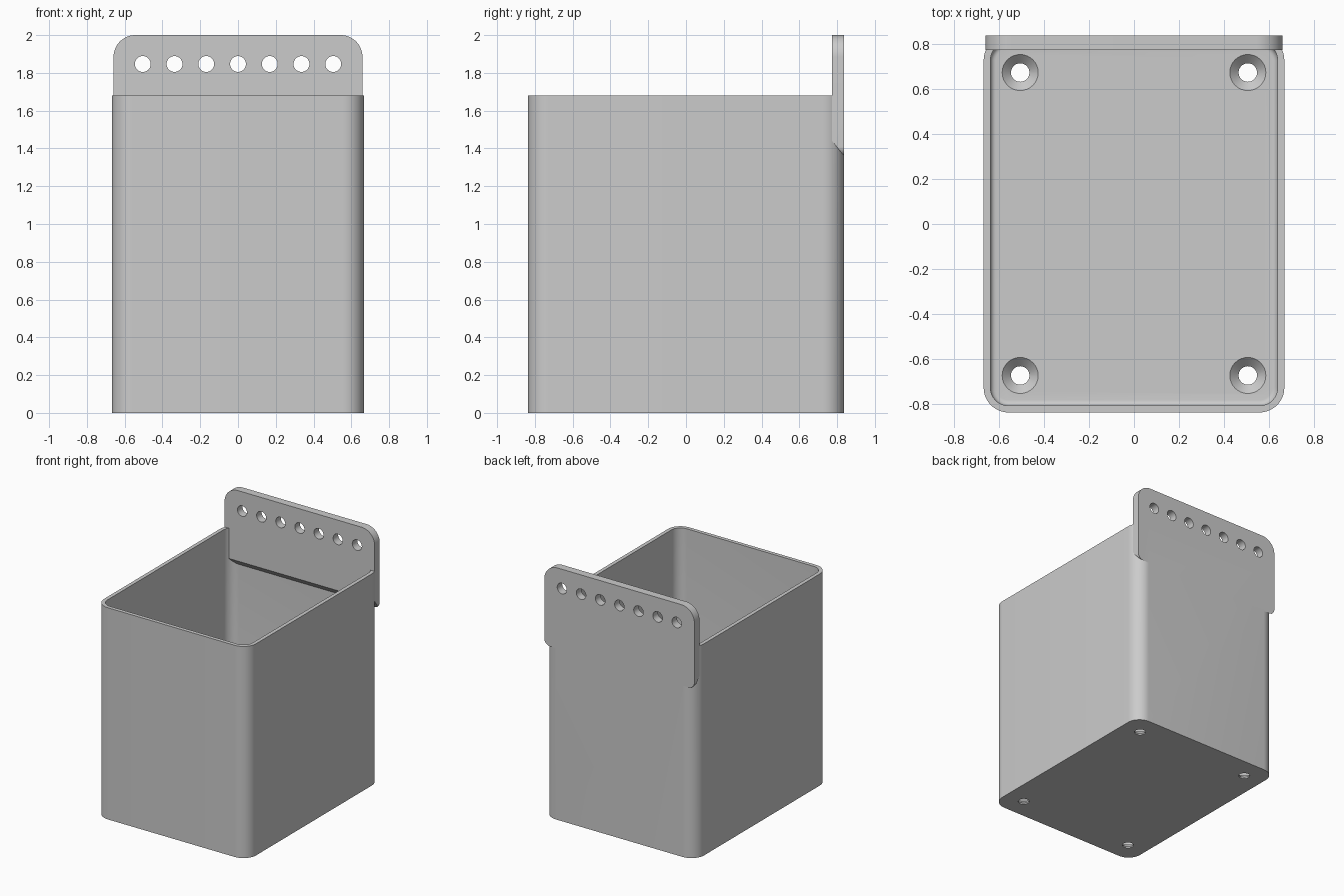
import bpy, bmesh, math
from mathutils import Vector

cube = bpy.data.objects.get("Cube")
if cube:
    bpy.data.objects.remove(cube)

W, D, H = 0.667, 0.836, 1.68      # half width, half depth, bin height
WALL, FLOOR, FILLET = 0.03, 0.05, 0.025
PLATE_W, PLATE_Y, TOP = 0.659, 0.773, 2.0
LOW_FRONT, LOW_BACK = 1.44, 1.36  # sloped underside of the plate

grey = bpy.data.materials.new("light grey plastic")
grey.use_nodes = True
colour = (0.6, 0.6, 0.6, 1)
grey.diffuse_color = colour
grey.node_tree.nodes["Principled BSDF"].inputs["Base Color"].default_value = colour


def outline(x, low, high, r_low, r_high, steps=12):
    """Rounded rectangle, counter-clockwise, as 2D points."""
    pts = []
    corners = [(x, high, r_high), (-x, high, r_high), (-x, low, r_low), (x, low, r_low)]
    for i, (cx, cy, r) in enumerate(corners):
        ox, oy = cx - math.copysign(r, cx), cy + (r if i > 1 else -r)
        for k in range(steps + 1):
            a = math.pi / 2 * (i + k / steps)
            pts.append((ox + r * math.cos(a), oy + r * math.sin(a)))
    return pts


def loft(bm, rings):
    """Skin a stack of point rings and cap both ends."""
    loops = [[bm.verts.new(p) for p in ring] for ring in rings]
    n = len(loops[0])
    for a, b in zip(loops, loops[1:]):
        for i in range(n):
            j = (i + 1) % n
            bm.faces.new((a[i], a[j], b[j], b[i]))
    bm.faces.new(loops[0][::-1])
    bm.faces.new(loops[-1])


def finish(name, bm):
    bmesh.ops.recalc_face_normals(bm, faces=bm.faces)
    mesh = bpy.data.meshes.new(name)
    bm.to_mesh(mesh)
    bm.free()
    obj = bpy.data.objects.new(name, mesh)
    bpy.context.collection.objects.link(obj)
    mesh.materials.append(grey)
    return obj


def combine(target, other, operation):
    mod = target.modifiers.new(operation.lower(), 'BOOLEAN')
    mod.operation, mod.object, mod.solver = operation, other, 'EXACT'
    bpy.context.view_layer.objects.active = target
    bpy.ops.object.modifier_apply(modifier=mod.name)
    bpy.data.objects.remove(other)


# Open bin: outside up, over the rim, down inside, filleted into the floor
levels = [(0, 0), (0, H), (WALL, H)]
for k in range(7):
    a = math.pi / 2 * k / 6
    levels.append((WALL + FILLET * (1 - math.cos(a)), FLOOR + FILLET * (1 - math.sin(a))))
bm = bmesh.new()
rings = []
for inset, z in levels:
    r = 0.11 - inset
    rings.append([(x, y, z) for x, y in outline(W - inset, inset - D, D - inset, r, r)])
loft(bm, rings)
storage_bin = finish("storage_bin", bm)

# Hanging plate with rounded corners and a sloped underside
bm = bmesh.new()
shape = outline(PLATE_W, LOW_BACK, TOP, 0.05, 0.115)
loft(bm, [[(x, y, z) for x, z in shape] for y in (PLATE_Y, D)])
normal = Vector((0, LOW_FRONT - LOW_BACK, D - PLATE_Y))
cut = bmesh.ops.bisect_plane(bm, geom=bm.verts[:] + bm.edges[:] + bm.faces[:],
                             plane_co=(0, PLATE_Y, LOW_FRONT), plane_no=normal,
                             clear_inner=True)
edges = [e for e in bm.edges if e.is_boundary]
bmesh.ops.holes_fill(bm, edges=edges, sides=0)
combine(storage_bin, finish("hanging_plate", bm), 'UNION')


def circle(r, steps=32):
    return [(r * math.cos(2 * math.pi * k / steps), r * math.sin(2 * math.pi * k / steps))
            for k in range(steps)]


# Row of hanging holes and four countersunk screw holes
bm = bmesh.new()
for i in range(-3, 4):
    loft(bm, [[(0.168 * i + u, y, 1.847 + v) for u, v in circle(0.042)]
              for y in (PLATE_Y - 0.1, D + 0.1)])
for sx in (-1, 1):
    for sy in (-1, 1):
        loft(bm, [[(0.505 * sx + u, 0.672 * sy + v, z) for u, v in circle(r)]
                  for r, z in ((0.041, -0.1), (0.041, 0.011), (0.08, FLOOR), (0.08, FLOOR + 0.03))])
combine(storage_bin, finish("hole_cutters", bm), 'DIFFERENCE')

bpy.ops.object.select_all(action='DESELECT')
storage_bin.select_set(True)
bpy.context.view_layer.objects.active = storage_bin
bpy.ops.object.shade_smooth_by_angle(angle=math.radians(30))
